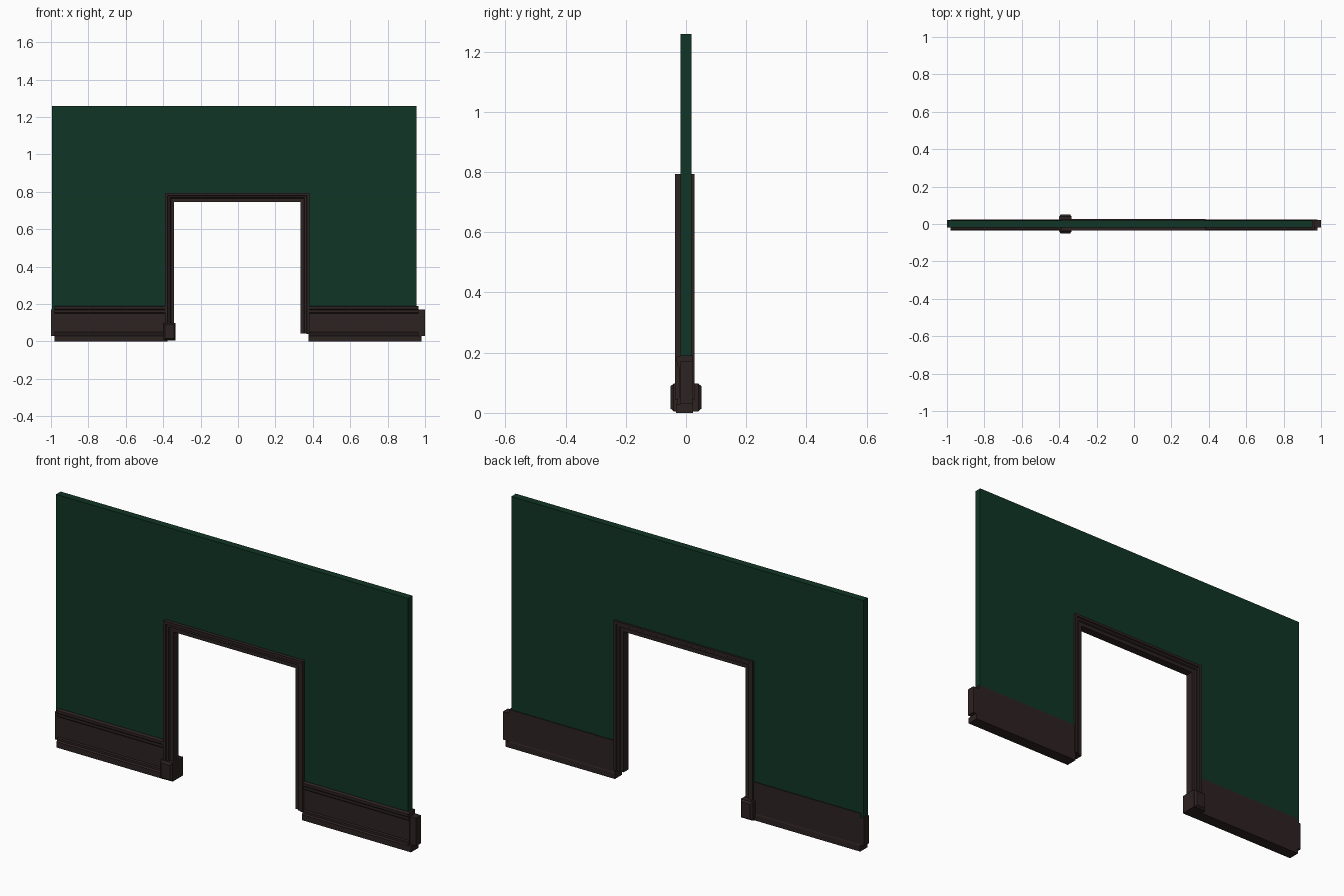
import bpy, bmesh

cube = bpy.data.objects.get("Cube")
if cube:
    bpy.data.objects.remove(cube, do_unlink=True)


def material(name, color):
    m = bpy.data.materials.new(name)
    m.use_nodes = True
    m.diffuse_color = color
    m.node_tree.nodes["Principled BSDF"].inputs["Base Color"].default_value = color
    return m


GREEN = material("dark green paint", (0.005, 0.036, 0.018, 1))
WOOD = material("dark brown wood", (0.027, 0.016, 0.016, 1))


def loft(name, rings, mat):
    """Join matching closed rings of points into a capped solid."""
    bm = bmesh.new()
    loops = [[bm.verts.new(p) for p in ring] for ring in rings]
    n = len(loops[0])
    for a, b in zip(loops, loops[1:]):
        for i in range(n):
            j = (i + 1) % n
            bm.faces.new((a[i], a[j], b[j], b[i]))
    bm.faces.new(loops[0])
    bm.faces.new(loops[-1])
    bmesh.ops.recalc_face_normals(bm, faces=bm.faces)
    mesh = bpy.data.meshes.new(name)
    bm.to_mesh(mesh)
    bm.free()
    mesh.materials.append(mat)
    obj = bpy.data.objects.new(name, mesh)
    bpy.context.collection.objects.link(obj)
    return obj


def box(name, x, y, z, mat):
    ring = [(x[0], y[0]), (x[1], y[0]), (x[1], y[1]), (x[0], y[1])]
    return loft(name, [[(a, b, h) for a, b in ring] for h in z], mat)


# Wall slab with a doorway cut into its lower edge
wall_outline = [(-0.995, 0.04), (-0.37, 0.04), (-0.37, 0.775), (0.365, 0.775),
                (0.365, 0.04), (0.955, 0.04), (0.955, 1.258), (-0.995, 1.258)]
loft("wall", [[(x, y, z) for x, z in wall_outline] for y in (-0.018, 0.018)], GREEN)

# Door casing: stepped section (distance from outer edge, depth), mitred at the corners
casing = [(0, -0.036), (0.013, -0.036), (0.016, -0.032), (0.026, -0.032),
          (0.030, -0.024), (0.048, -0.024), (0.048, 0.016), (0.030, 0.016),
          (0.026, 0.023), (0.016, 0.023), (0.013, 0.028), (0, 0.028)]
loft("door_casing", [
    [(-0.389 + u, y, 0.005) for u, y in casing],
    [(-0.389 + u, y, 0.794 - u) for u, y in casing],
    [(0.382 - u, y, 0.794 - u) for u, y in casing],
    [(0.382 - u, y, 0.042) for u, y in casing],
], WOOD)

# Skirting boards: moulded front, flat back
skirting = [(-0.034, 0), (-0.034, 0.028), (-0.028, 0.034), (-0.028, 0.045),
            (-0.023, 0.05), (-0.023, 0.15), (-0.028, 0.155), (-0.028, 0.168),
            (-0.033, 0.173), (-0.033, 0.186), (-0.02, 0.19), (0.022, 0.19),
            (0.022, 0.034), (0.024, 0.028), (0.024, 0)]
for side, ends in (("right", (-0.982, -0.377)), ("left", (0.377, 0.966))):
    loft(side + "_skirting", [[(x, y, z) for y, z in skirting] for x in ends], WOOD)

# Joint tongues at the outer ends, and the longer foot on the left board
box("right_tongue", (-1, -0.97), (-0.019, 0.021), (0.03, 0.17), WOOD)
box("left_tongue", (0.95, 1), (-0.019, 0.021), (0.03, 0.17), WOOD)
box("left_foot", (0.96, 0.982), (-0.034, 0.024), (0, 0.03), WOOD)

# Plinth block under the right casing leg, with raised panels front and back
box("plinth_block", (-0.4, -0.333), (-0.041, 0.041), (0.005, 0.098), WOOD)


def panel_ring(y, inset):
    x0, x1, z0, z1 = -0.399 + inset, -0.334 - inset, 0.006 + inset, 0.097 - inset
    return [(x0, y, z0), (x1, y, z0), (x1, y, z1), (x0, y, z1)]


for name, s in (("front", -1), ("back", 1)):
    loft(name + "_plinth_panel", [panel_ring(s * 0.035, 0), panel_ring(s * 0.041, 0),
                                  panel_ring(s * 0.051, 0.008)], WOOD)
